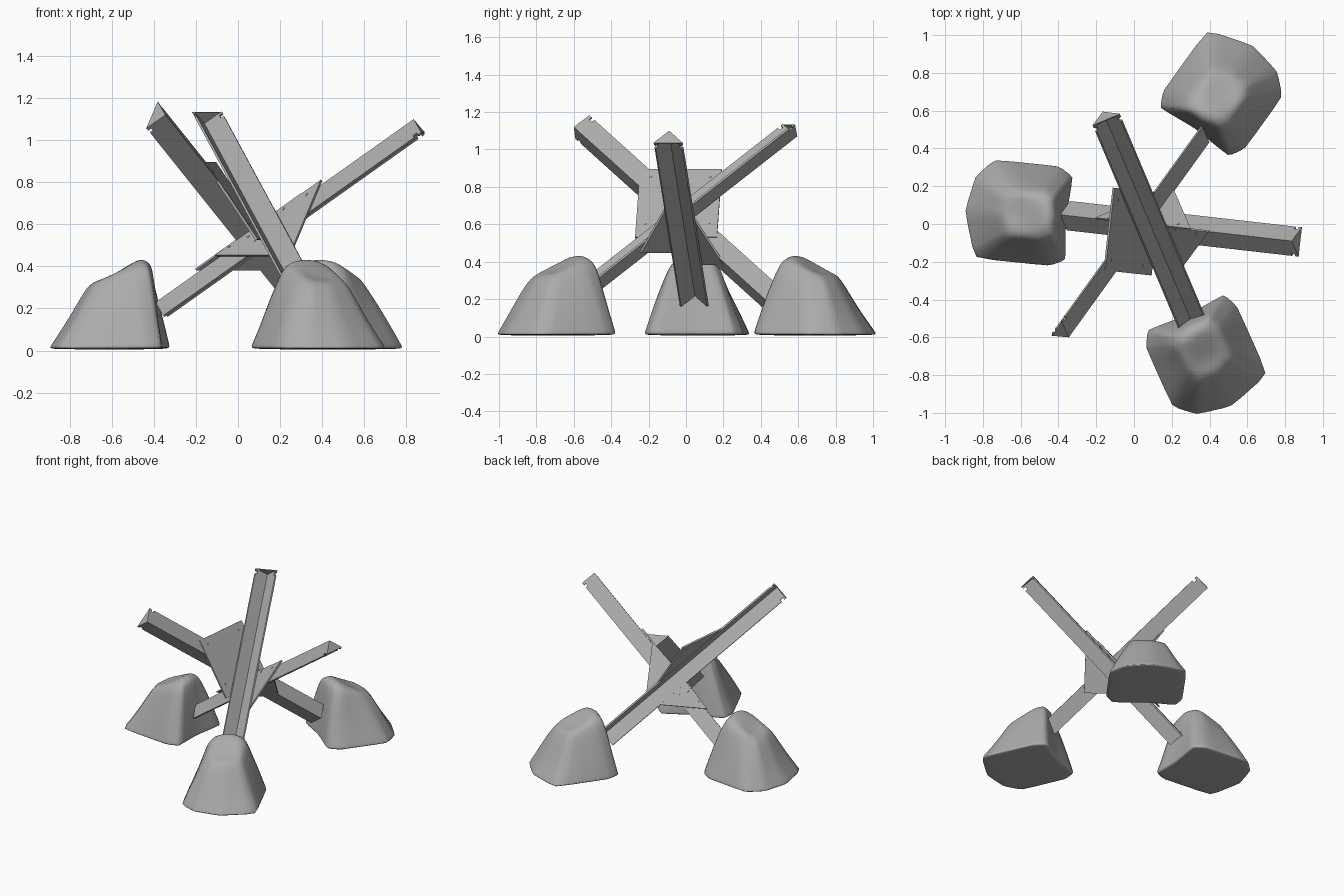
import bpy, bmesh, math
from mathutils import Vector, Matrix

if "Cube" in bpy.data.objects:
    bpy.data.objects.remove(bpy.data.objects["Cube"])

UP = Vector((0, 0, 1))
DIRS = {'a': Vector((1.41, -.16, 1)), 'b': Vector((-.54, 1.28, 1)), 'c': Vector((-.80, -1.11, 1))}

GREY = bpy.data.materials.new('dark_grey')
GREY.diffuse_color = (.41, .41, .41, 1)
GREY.use_nodes = True
GREY.node_tree.nodes["Principled BSDF"].inputs["Base Color"].default_value = GREY.diffuse_color


def finish(bm, name):
    bmesh.ops.recalc_face_normals(bm, faces=bm.faces)
    me = bpy.data.meshes.new(name)
    bm.to_mesh(me)
    bm.free()
    me.materials.append(GREY)
    ob = bpy.data.objects.new(name, me)
    bpy.context.collection.objects.link(ob)
    return ob


def prism(bm, pts, origin, s, r, d, a, b):
    """Extrude a 2D profile (s, r axes) along d between distances a and b."""
    rings = [[bm.verts.new(origin + s * x + r * y + d * t) for x, y in pts] for t in (a, b)]
    n = len(pts)
    for i in range(n):
        j = (i + 1) % n
        bm.faces.new((rings[0][i], rings[0][j], rings[1][j], rings[1][i]))
    bm.faces.new(rings[0])
    bm.faces.new(rings[1][::-1])


def angle_profile(w, t=.008):
    return [(0, 0), (w, -w), (w - t, -w - t), (0, -2 * t), (-w + t, -w - t), (-w, -w)]


# Angle-iron beams: top apex point, vertical drop, ridge direction
def beam(key, top, drop, ridge):
    d = DIRS[key].normalized()
    side = d.cross(UP).normalized()
    up = side.cross(d)
    r = {'up': up, 'down': -up, 'side': -side}[ridge]
    s = d.cross(r)
    length = drop * DIRS[key].length
    top = Vector(top)
    bm = bmesh.new()
    prism(bm, angle_profile(.078), top, s, r, d, -length, -.042)
    prism(bm, angle_profile(.066), top, s, r, d, -.042, -.02)   # notched flange
    prism(bm, angle_profile(.078), top, s, r, d, -.02, -.006)
    prism(bm, [(0, 0), (.079, -.079), (-.079, -.079)], top, s, r, d, -.006, 0)  # end cap
    finish(bm, 'beam_' + key)


beam('a', (.835, -.09, 1.10), .87, 'up')
beam('b', (-.165, .595, 1.07), .87, 'down')
beam('c', (-.345, -.60, 1.12), .93, 'side')


# Bolted gusset plates, each spanning two beams
def gusset(name, k1, k2, center, outline, bolts):
    e = (DIRS[k1] - DIRS[k2]).normalized()
    n = e.cross(DIRS[k1] + DIRS[k2]).normalized()
    f = n.cross(e)
    c = Vector(center)
    bm = bmesh.new()
    prism(bm, outline, c, e, f, n, -.006, .006)
    finish(bm, name)
    bm = bmesh.new()
    rot = Matrix((e, f, n)).transposed().to_4x4()
    for u, v in bolts:
        m = Matrix.Translation(c + e * u + f * v) @ rot
        bmesh.ops.create_cone(bm, cap_ends=True, segments=8, radius1=.007,
                              radius2=.007, depth=.018, matrix=m)
    finish(bm, name + '_bolts')


H = .22
TRIANGLE = [(-H, -H), (H, -H), (H, H)]
NOTCHED = [(-H, -H), (-.01, -H), (.045, -.167), (.10, -H), (H, -H), (H, H), (-H, H)]
TRI_BOLTS = [(.07, .05), (.17, .134), (-.156, -.17), (-.07, -.11), (-.02, -.134)]
SQ_BOLTS = [(-.16, .17), (.16, .17), (-.17, -.13), (.17, -.13)]

gusset('gusset_upper', 'b', 'c', (-.01, -.04, .71), NOTCHED, SQ_BOLTS)
gusset('gusset_right', 'a', 'b', (.145, -.01, .63), TRIANGLE, TRI_BOLTS)
gusset('gusset_front', 'a', 'c', (.05, .0, .565), TRIANGLE, TRI_BOLTS)

# Rough concrete footings: lumpy frustums leaning to the middle
BASE = [(-.295, .02), (-.24, .2), (-.14, .29), (.2, .255), (.275, .2),
        (.235, -.03), (.235, -.24), (.15, -.27), (-.245, -.23)]
TOP = [(-.10, .0), (-.07, .08), (-.02, .12), (.12, .11), (.16, .08),
       (.185, -.01), (.165, -.10), (.10, -.13), (-.06, -.10)]


def footing(name, center, turn):
    bm = bmesh.new()
    crease = bm.edges.layers.float.new('crease_edge')
    rings = []
    for t, k, bulge in ((0, .93, 0), (.02, 1.03, 0), (.07, 1.03, .0), (.45, 1.04, .05),
                        (.88, 1.06, .06), (1, .95, 0), (1.02, .5, 0)):
        ring = []
        for i, ((bx, by), (tx, ty)) in enumerate(zip(BASE, TOP)):
            g = min(t, 1) + bulge * math.sin(i * 2.4 + t * 3)
            x = bx + (tx - bx) * g
            y = by + (ty - by) * g
            mx = .06 * g
            x, y = mx + (x - mx) * k, y * k
            ring.append(bm.verts.new((x, y, .005 + t * (.36 + .36 * tx))))
        rings.append(ring)
    n = len(BASE)
    for lo, hi in zip(rings, rings[1:]):
        for i in range(n):
            j = (i + 1) % n
            bm.faces.new((lo[i], lo[j], hi[j], hi[i]))
    # Keep the upright corners fairly crisp
    for lo, hi in zip(rings[:-2], rings[1:-1]):
        for a, b in zip(lo, hi):
            bm.edges.get((a, b))[crease] = .5
    bm.faces.new(rings[0][::-1])
    bm.faces.new(rings[-1])
    ob = finish(bm, name)
    ob.location = (*center, 0)
    ob.rotation_euler.z = math.radians(turn)
    mod = ob.modifiers.new('Smooth', 'SUBSURF')
    mod.levels = mod.render_levels = 2
    for p in ob.data.polygons:
        p.use_smooth = True


footing('footing_left', (-.6, .05), 0)
footing('footing_front', (.385, -.70), 120)
footing('footing_back', (.465, .70), 240)
